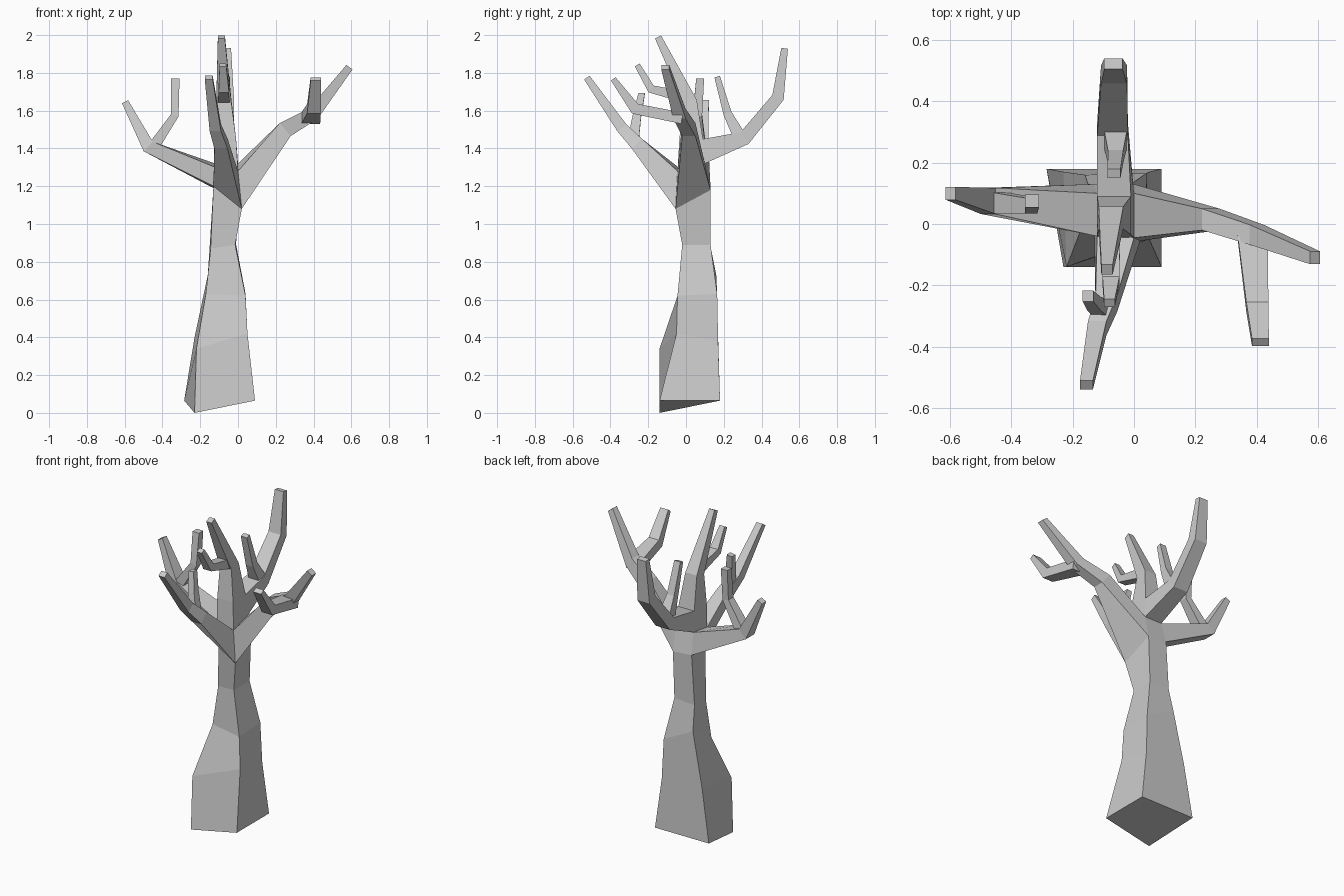
import bpy
import bmesh
from mathutils import Vector

cube = bpy.data.objects.get("Cube")
if cube:
    bpy.data.objects.remove(cube)

bark = bpy.data.materials.new("pale_grey_bark")
bark.use_nodes = True
GREY = (0.6, 0.6, 0.6, 1)
bark.diffuse_color = GREY
bark.node_tree.nodes["Principled BSDF"].inputs["Base Color"].default_value = GREY


def loft(name, rings):
    """Skin a list of four-cornered rings and cap both ends."""
    bm = bmesh.new()
    loops = [[bm.verts.new(p) for p in ring] for ring in rings]
    for a, b in zip(loops, loops[1:]):
        for i in range(4):
            j = (i + 1) % 4
            bm.faces.new((a[i], a[j], b[j], b[i]))
    bm.faces.new(loops[0][::-1])
    bm.faces.new(loops[-1])
    bmesh.ops.recalc_face_normals(bm, faces=bm.faces)
    mesh = bpy.data.meshes.new(name)
    bm.to_mesh(mesh)
    bm.free()
    mesh.materials.append(bark)
    bpy.context.collection.objects.link(bpy.data.objects.new(name, mesh))


def limb(name, heading, path, root=None):
    """Sweep a tapering box along (x, y, z, width, depth) points from an optional root ring."""
    side = Vector(heading).cross(Vector((0, 0, 1))).normalized()
    pts = [Vector(p[:3]) for p in path]
    if root:
        pts.insert(0, sum((Vector(p) for p in root), Vector()) / 4)
    skip = 1 if root else 0
    rings = [root] if root else []
    for i, (*_, w, d) in enumerate(path, skip):
        t = Vector()
        if i > 0:
            t += (pts[i] - pts[i - 1]).normalized()
        if i < len(pts) - 1:
            t += (pts[i + 1] - pts[i]).normalized()
        s = side * w / 2
        n = side.cross(t).normalized() * d / 2
        rings.append([pts[i] - s - n, pts[i] + s - n, pts[i] + s + n, pts[i] - s + n])
    loft(name, rings)


# Trunk: corner order is front -x, front +x, back +x, back -x
LOW = [(-.13, -.01, 1.2), (.02, -.055, 1.08), (0, .13, 1.18), (-.13, .13, 1.19)]
MID = [(-.12, -.04, 1.3), (0, -.045, 1.28), (0, .1, 1.32), (-.12, .1, 1.32)]
TOP = [(-.12, -.035, 1.45), (-.01, -.035, 1.45), (-.01, .09, 1.45), (-.12, .09, 1.45)]
loft("trunk", [
    [(-.23, -.14, 0), (.09, -.14, .065), (.09, .18, .065), (-.285, .18, .065)],
    [(-.22, -.14, .34), (.05, -.05, .42), (.05, .17, .38), (-.23, .17, .4)],
    [(-.17, -.01, .63), (.04, -.045, .62), (.04, .165, .63), (-.16, .16, .73)],
    [(-.145, .01, .87), (-.015, -.02, .89), (-.01, .13, .89), (-.15, .13, .88)],
    LOW, MID, TOP])


def root_face(lower, upper, i):
    """Side of the crown between corners i and i + 1, seen from inside."""
    j = (i + 1) % 4
    return [lower[j], lower[i], upper[i], upper[j]]


FRONT, BACK, LEFT, RIGHT = (0, -1, 0), (0, 1, 0), (1, 0, 0), (-1, 0, 0)

# Main branches grow out of the crown faces
limb("left_branch", LEFT, [
    (.25, .015, 1.5, .07, .09), (.4, -.035, 1.585, .065, .07), (.59, -.11, 1.83, .042, .04)],
    root_face(LOW, MID, 1))
limb("right_branch", RIGHT, [
    (-.475, .075, 1.41, .085, .07), (-.598, .1, 1.647, .042, .036)],
    root_face(LOW, MID, 3))
limb("front_branch", FRONT, [
    (-.09, -.26, 1.425, .07, .075), (-.12, -.34, 1.51, .06, .06), (-.155, -.525, 1.775, .042, .035)],
    root_face(LOW, MID, 0))
limb("back_branch", BACK, [
    (-.07, .31, 1.455, .1, .075), (-.065, .487, 1.67, .085, .065), (-.067, .522, 1.93, .06, .035)],
    root_face(MID, TOP, 2))
limb("centre_branch", FRONT, [
    (-.075, .02, 1.65, .08, .075), (-.088, -.148, 1.99, .037, .036)],
    [TOP[i] for i in (1, 0, 3, 2)])

# Side shoots start inside their parent branches
limb("left_shoot", FRONT, [
    (.385, -.02, 1.56, .1, .06), (.402, -.27, 1.61, .072, .06), (.412, -.385, 1.768, .055, .03)])
limb("right_shoot", LEFT, [
    (-.45, .07, 1.405, .07, .06), (-.335, .06, 1.575, .05, .042), (-.332, .075, 1.77, .042, .045)])
limb("front_shoot", RIGHT, [
    (-.1, -.28, 1.44, .06, .05), (-.13, -.26, 1.57, .045, .045), (-.15, -.235, 1.69, .035, .035)])
limb("back_shoot", FRONT, [
    (-.06, .29, 1.45, .08, .07), (-.06, .22, 1.585, .05, .045), (-.065, .165, 1.78, .042, .03)])
limb("centre_shoot", FRONT, [
    (-.075, 0, 1.67, .06, .06), (-.075, -.185, 1.715, .055, .045), (-.08, -.258, 1.842, .035, .03)])
